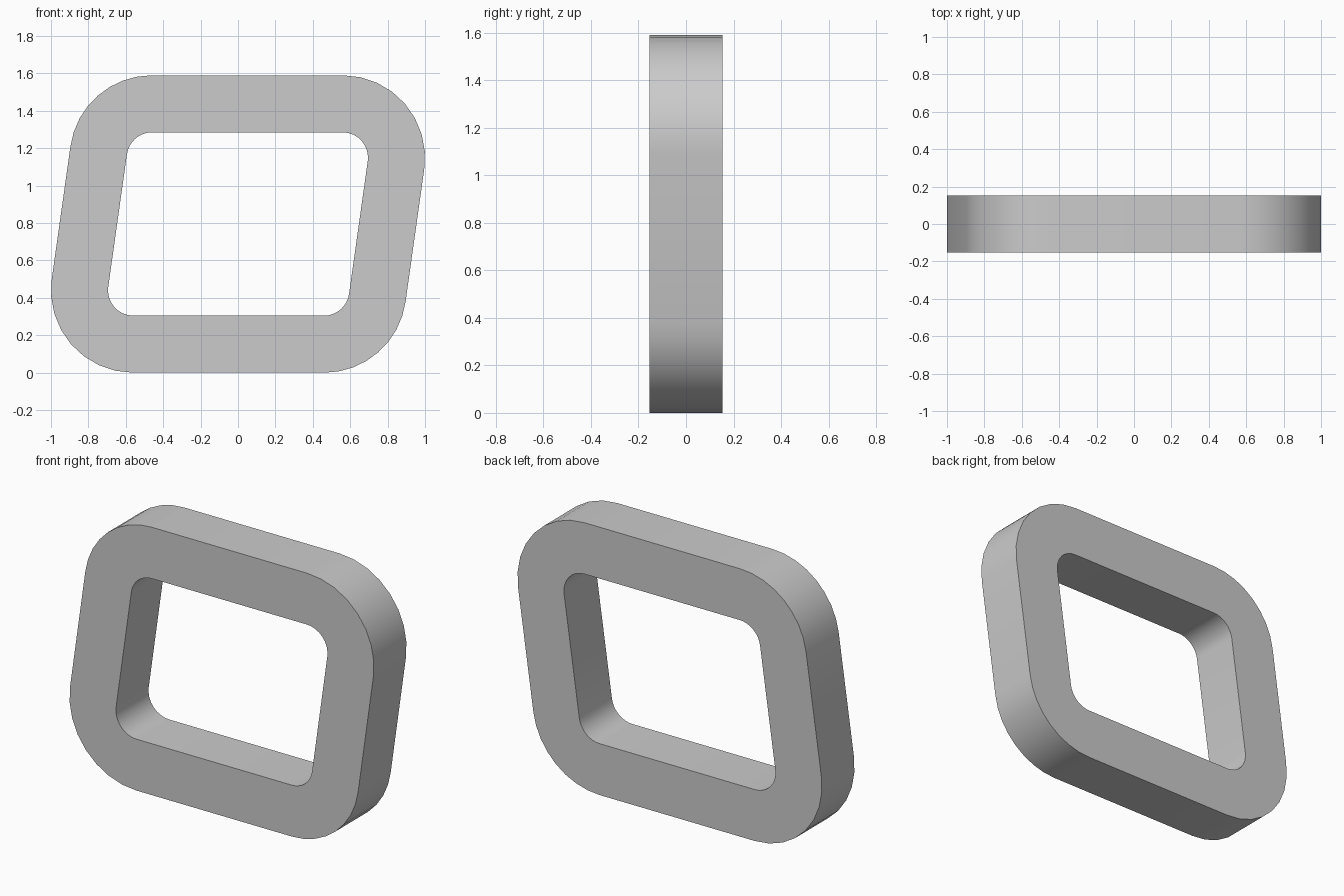
import bpy, bmesh, math

cube = bpy.data.objects.get("Cube")
if cube:
    bpy.data.objects.remove(cube, do_unlink=True)

LEAN = math.radians(8)      # tilt of the two side bars
MID_Z = 0.795
HALF_DEPTH = 0.153
STEPS = 8                   # segments per rounded corner

# Corner centres and the arc each sweeps, anticlockwise from the upper right
CORNERS = [
    (0.56, 0.355, -LEAN, math.pi / 2),
    (-0.46, 0.355, math.pi / 2, math.pi - LEAN),
    (-0.56, -0.355, math.pi - LEAN, 1.5 * math.pi),
    (0.46, -0.355, 1.5 * math.pi, 2 * math.pi - LEAN),
]


def outline(radius):
    """Rounded, leaning outline as a list of (x, z) points."""
    points = []
    for cx, cz, start, end in CORNERS:
        for i in range(STEPS + 1):
            a = start + (end - start) * i / STEPS
            points.append((cx + radius * math.cos(a),
                           MID_Z + cz + radius * math.sin(a)))
    return points


# Square-section frame: four matching loops joined into a closed ring
bm = bmesh.new()
loops = []
for radius, y in ((0.44, -HALF_DEPTH), (0.44, HALF_DEPTH),
                  (0.135, HALF_DEPTH), (0.135, -HALF_DEPTH)):
    loops.append([bm.verts.new((x, y, z)) for x, z in outline(radius)])
count = len(loops[0])
for k in range(4):
    a, b = loops[k], loops[(k + 1) % 4]
    for i in range(count):
        j = (i + 1) % count
        bm.faces.new((a[i], a[j], b[j], b[i]))
bmesh.ops.recalc_face_normals(bm, faces=bm.faces)
mesh = bpy.data.meshes.new("leaning_frame")
bm.to_mesh(mesh)
bm.free()

frame = bpy.data.objects.new("leaning_frame", mesh)
bpy.context.collection.objects.link(frame)

# Plain grey finish
grey = bpy.data.materials.new("light_grey")
grey.use_nodes = True
colour = (0.6, 0.6, 0.6, 1)
grey.diffuse_color = colour
grey.node_tree.nodes["Principled BSDF"].inputs["Base Color"].default_value = colour
mesh.materials.append(grey)

# Smooth rounded walls with crisp rims
bpy.ops.object.select_all(action="DESELECT")
frame.select_set(True)
bpy.context.view_layer.objects.active = frame
bpy.ops.object.shade_smooth_by_angle(angle=math.radians(30))
